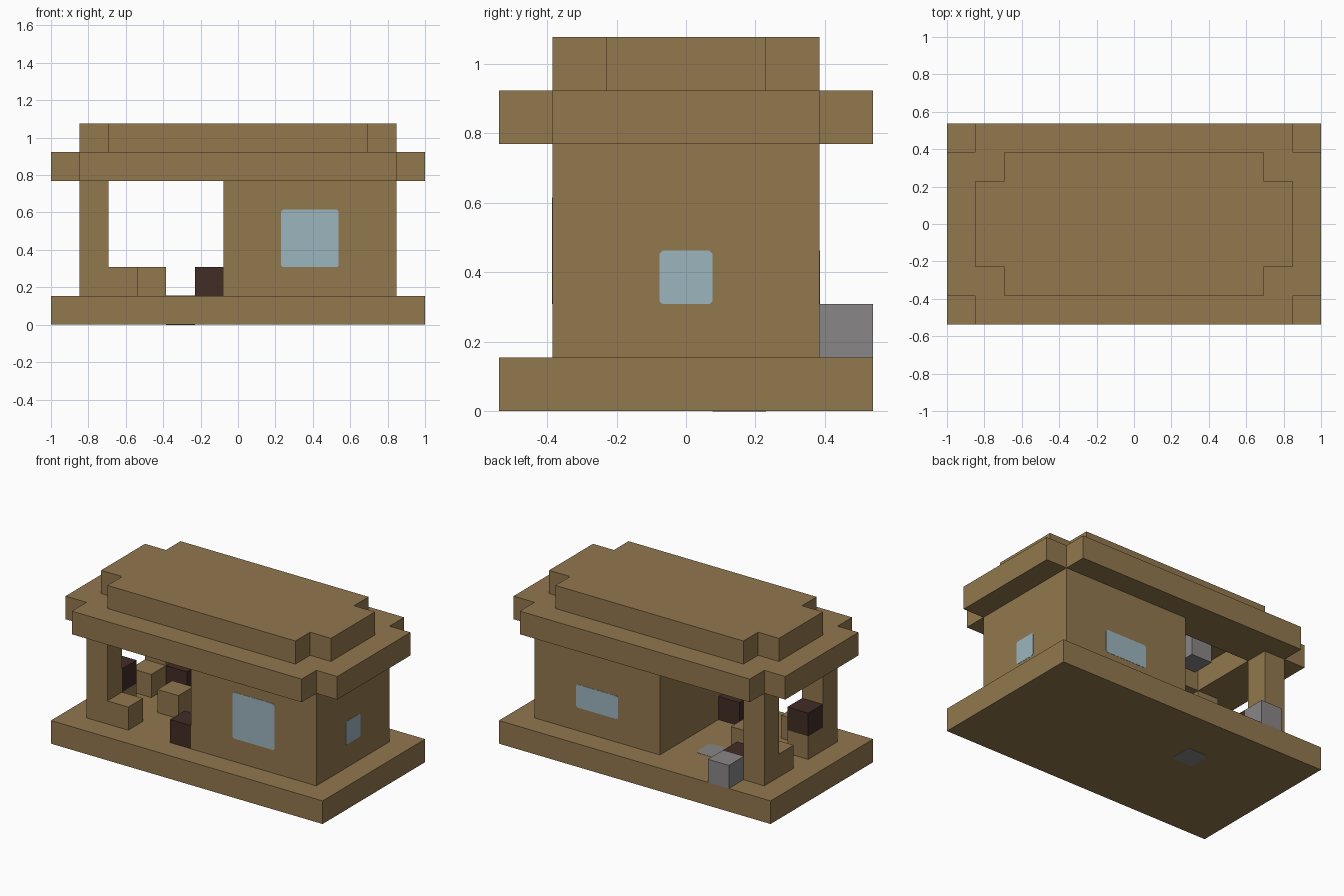
import bpy
import bmesh
from mathutils import Vector

if "Cube" in bpy.data.objects:
    bpy.data.objects.remove(bpy.data.objects["Cube"], do_unlink=True)

NX, NY = 13, 7          # footprint in blocks
U = 2 / NX              # size of one block


def material(name, rgb):
    m = bpy.data.materials.new(name)
    m.use_nodes = True
    m.diffuse_color = (*rgb, 1)
    m.node_tree.nodes["Principled BSDF"].inputs["Base Color"].default_value = (*rgb, 1)
    return m


WOOD = material("wood", (0.287, 0.188, 0.076))
DARK = material("dark wood", (0.054, 0.025, 0.018))
STONE = material("grey stone", (0.25, 0.24, 0.24))
GLASS = material("pale glass", (0.33, 0.46, 0.515))


def place(x, y, z):
    """Block coordinates to model space."""
    return Vector(((x - NX / 2) * U, (y - NY / 2) * U, z * U))


def prism(name, mat, outline, lift):
    """Extrude a closed outline of points along the lift vector."""
    bm = bmesh.new()
    face = bm.faces.new([bm.verts.new(p) for p in outline])
    ext = bmesh.ops.extrude_face_region(bm, geom=[face])
    moved = [g for g in ext["geom"] if isinstance(g, bmesh.types.BMVert)]
    bmesh.ops.translate(bm, verts=moved, vec=lift)
    bmesh.ops.recalc_face_normals(bm, faces=bm.faces)
    mesh = bpy.data.meshes.new(name)
    bm.to_mesh(mesh)
    bm.free()
    mesh.materials.append(mat)
    ob = bpy.data.objects.new(name, mesh)
    bpy.context.scene.collection.objects.link(ob)
    return ob


def box(name, mat, lo, size=(1, 1, 1)):
    (x, y, z), (w, d, h) = lo, size
    base = [place(x, y, z), place(x + w, y, z), place(x + w, y + d, z), place(x, y + d, z)]
    return prism(name, mat, base, Vector((0, 0, h * U)))


def notched_slab(name, inset, z):
    """Roof layer: a rectangle with one block missing at each corner."""
    a, b, c, d = inset, inset + 1, NX - inset - 1, NX - inset
    e, f, g, h = inset, inset + 1, NY - inset - 1, NY - inset
    pts = [(b, e), (c, e), (c, f), (d, f), (d, g), (c, g),
           (c, h), (b, h), (b, g), (a, g), (a, f), (b, f)]
    return prism(name, WOOD, [place(x, y, z) for x, y in pts], Vector((0, 0, U)))


def plate(name, mat, origin, right, up, cut):
    """Thin pane with clipped corners, lying on a surface."""
    o, r, u = place(*origin), Vector(right) * U, Vector(up) * U
    cr, cu = r.normalized() * cut, u.normalized() * cut
    pts = [o + cr, o + r - cr, o + r + cu, o + r + u - cu,
           o + r + u - cr, o + u + cr, o + u - cu, o + cu]
    n = r.cross(u).normalized() * 0.003
    return prism(name, mat, [p - n / 2 for p in pts], n)


# Base, enclosed room and porch posts
box("floor", WOOD, (0, 0, 0), (NX, NY, 1))
box("room", WOOD, (6, 1, 1), (6, 5, 4))
box("front_post", WOOD, (1, 1, 1), (1, 1, 4))
box("back_post", WOOD, (1, 5, 1), (1, 1, 4))

# Stepped roof, open inside above the porch
eaves = notched_slab("roof_eaves", 0, 5)
cutter = box("ceiling_cutter", WOOD, (2, 2, 4.5), (4, 3, 2))
cutter.hide_render = True
mod = eaves.modifiers.new("ceiling recess", "BOOLEAN")
mod.operation = "DIFFERENCE"
mod.solver = "EXACT"
mod.object = cutter
bpy.context.view_layer.objects.active = eaves
bpy.ops.object.modifier_apply(modifier=mod.name)
bpy.data.objects.remove(cutter, do_unlink=True)
notched_slab("roof_top", 1, 6)
box("ceiling_lamp", STONE, (3, 3, 5))

# Porch furniture
box("front_seat", WOOD, (2, 1, 1))
box("table", WOOD, (3, 3, 1))
box("side_seat", WOOD, (1, 4, 1))
box("counter", WOOD, (1, 2, 1))
box("counter_top_block", DARK, (1, 2, 2))
box("front_crate", DARK, (5, 1, 1))
box("back_crate", DARK, (2, 5, 1))
box("back_step", STONE, (2, 6, 1))

# Windows on three sides of the room
plate("front_window", GLASS, (8, 1, 2), (2, 0, 0), (0, 0, 2), 0.01)
plate("back_window", GLASS, (10, 6, 2), (-2, 0, 0), (0, 0, 1), 0.01)
plate("side_window", GLASS, (12, 3, 2), (0, 1, 0), (0, 0, 1), 0.009)

# Stone set through the floor
plate("floor_stone_top", STONE, (4, 4, 1), (1, 0, 0), (0, 1, 0), 0.02)
plate("floor_stone_bottom", STONE, (4, 4, 0), (1, 0, 0), (0, 1, 0), 0.02)
